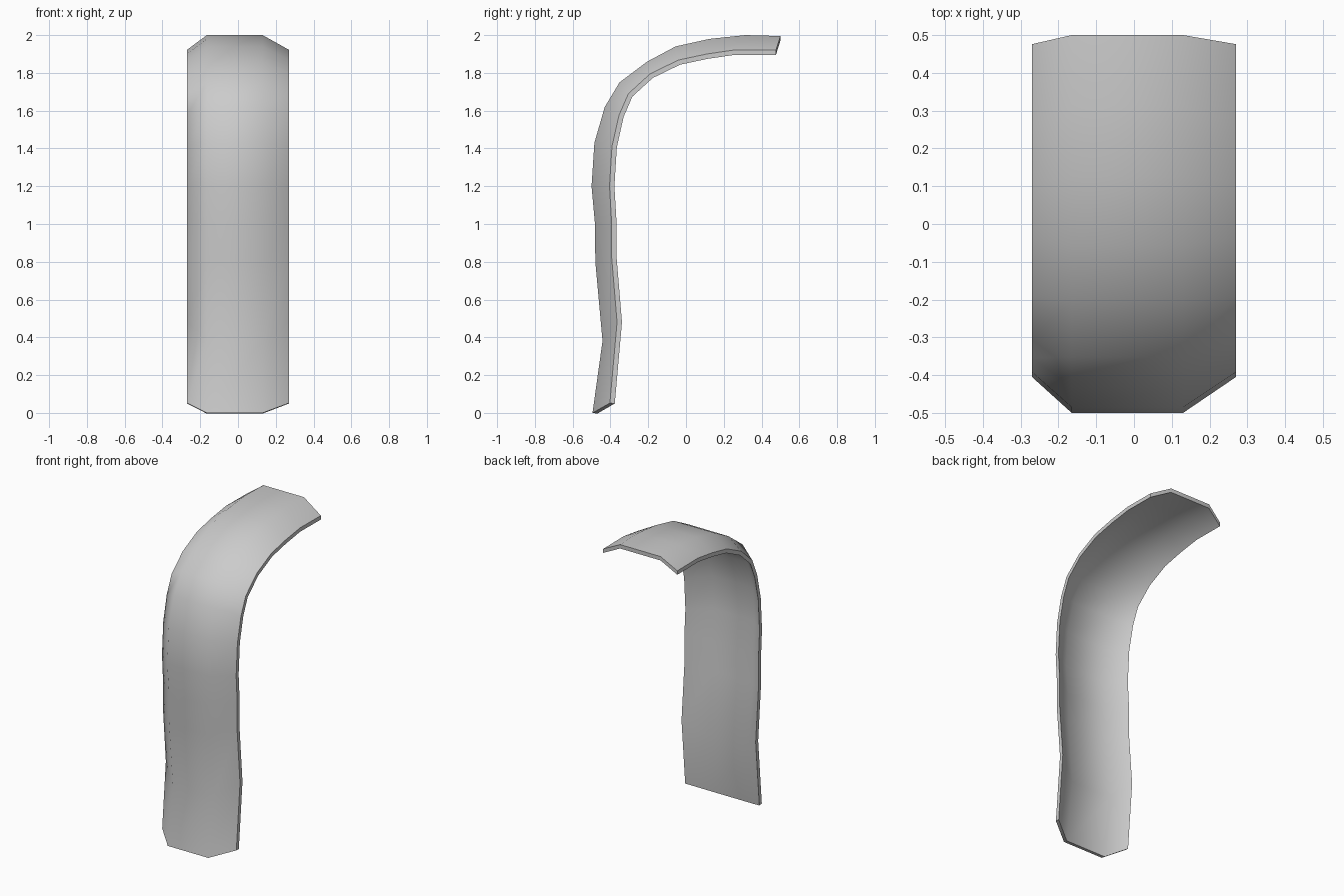
import bpy
from mathutils import Vector

if "Cube" in bpy.data.objects:
    bpy.data.objects.remove(bpy.data.objects["Cube"])

# side profiles (y, z) of the outer skin: along the crown and along the edges
crown = [(-.495, 0), (-.442, .38), (-.48, .8), (-.482, 1.0), (-.5, 1.2), (-.485, 1.43), (-.43, 1.62),
         (-.352, 1.75), (-.205, 1.86), (-.055, 1.94), (.125, 1.98), (.315, 2.0), (.5, 1.995)]
edge = [(-.403, .052), (-.365, .48), (-.395, .84), (-.395, 1.03), (-.405, 1.2), (-.392, 1.41), (-.355, 1.575),
        (-.305, 1.69), (-.19, 1.795), (-.04, 1.868), (.11, 1.9), (.26, 1.922), (.476, 1.92)]
thick = .026


def inset(profile):
    """Shift a profile inward (toward the hollow side) by the thickness."""
    pts = [Vector(p) for p in profile]
    out = []
    for i, p in enumerate(pts):
        d = (pts[min(i + 1, len(pts) - 1)] - pts[max(i - 1, 0)]).normalized()
        out.append(p + Vector((d.y, -d.x)) * thick)
    return out


# closed cross-section loop: outer skin across, then inner skin back
crown_in, edge_in = inset(crown), inset(edge)
section = [(-.27, edge), (-.165, crown), (.13, crown), (.27, edge),
           (.27, edge_in), (.13, crown_in), (-.165, crown_in), (-.27, edge_in)]
n, rows = len(section), len(crown)
verts = [(x, prof[i][0], prof[i][1]) for i in range(rows) for x, prof in section]
faces = [(i * n + j, i * n + (j + 1) % n, (i + 1) * n + (j + 1) % n, (i + 1) * n + j)
         for i in range(rows - 1) for j in range(n)]
# end rims
last = (rows - 1) * n
for j in range(3):
    a, b, c, d = j, j + 1, n - 2 - j, n - 1 - j
    faces.append((d, c, b, a))
    faces.append((last + a, last + b, last + c, last + d))

mesh = bpy.data.meshes.new("curved_plate")
mesh.from_pydata(verts, [], faces)
plate = bpy.data.objects.new("curved_plate", mesh)
bpy.context.collection.objects.link(plate)
bpy.context.view_layer.objects.active = plate
plate.select_set(True)
bpy.ops.object.shade_smooth_by_angle(angle=.9)
